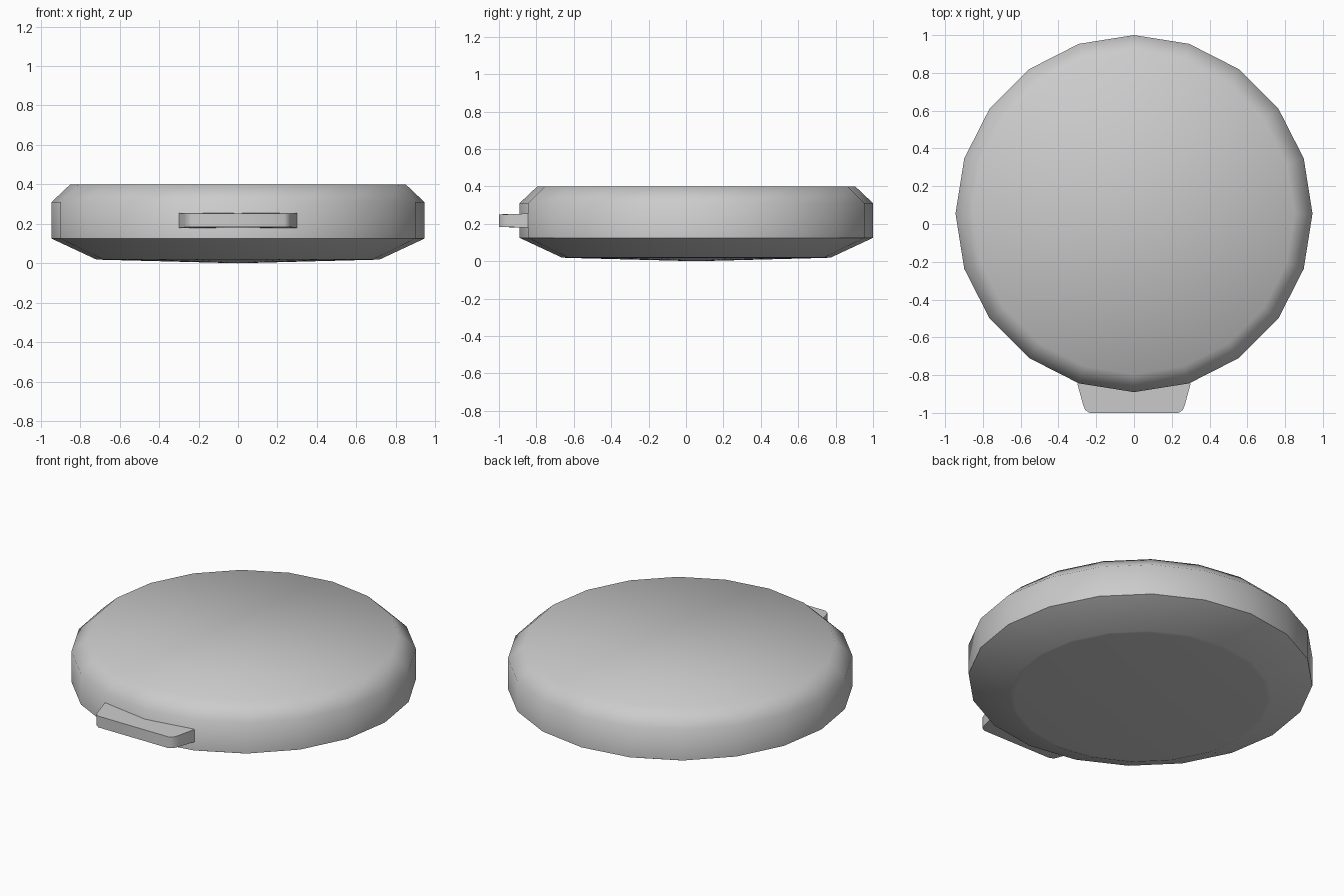
import bpy, bmesh, math

if "Cube" in bpy.data.objects:
    bpy.data.objects.remove(bpy.data.objects["Cube"])

CY = 0.055   # centre of the round body
SIDES = 20


def finish(name, bm, angle):
    bmesh.ops.recalc_face_normals(bm, faces=bm.faces)
    me = bpy.data.meshes.new(name)
    bm.to_mesh(me)
    bm.free()
    ob = bpy.data.objects.new(name, me)
    bpy.context.collection.objects.link(ob)
    bpy.ops.object.select_all(action='DESELECT')
    ob.select_set(True)
    bpy.context.view_layer.objects.active = ob
    bpy.ops.object.shade_smooth_by_angle(angle=math.radians(angle))
    return ob


def lathe(name, profile, angle):
    """Stack rings of (radius, z); a radius of 0 closes with a fan."""
    bm = bmesh.new()
    rings = []
    for r, z in profile:
        n = SIDES if r else 1
        rings.append([bm.verts.new((r * math.cos(2 * math.pi * i / SIDES),
                                    CY + r * math.sin(2 * math.pi * i / SIDES), z))
                      for i in range(n)])
    for a, b in zip(rings, rings[1:]):
        for i in range(SIDES):
            j = (i + 1) % SIDES
            quad = [a[i % len(a)], a[j % len(a)], b[j % len(b)], b[i % len(b)]]
            bm.faces.new(list(dict.fromkeys(quad)))
    if len(rings[-1]) > 1:
        bm.faces.new(rings[-1])
    return finish(name, bm, angle)


# Rounded body with flat top and a shallow dished-out underside
lathe("body", [(0, 0.0), (0.695, 0.018), (0.72, 0.02), (0.945, 0.125),
               (0.945, 0.31), (0.85, 0.40)], 60)

# Front tab: tapered plate with rounded outer corners, slightly thinner at the lip
bm = bmesh.new()
half = [(0.30, -0.845), (0.27, -0.955), (0.258, -0.985), (0.235, -1.0)]
outline = half + [(-x, y) for x, y in reversed(half)]
layers = []
for s in (-1, 1):
    layers.append([bm.verts.new((x, y, 0.217 + s * (0.038 if y > -0.9 else 0.034)))
                   for x, y in outline])
low, high = layers
bm.faces.new(low)
bm.faces.new(high)
for i in range(len(outline)):
    j = (i + 1) % len(outline)
    bm.faces.new((low[i], low[j], high[j], high[i]))
finish("front_tab", bm, 50)
